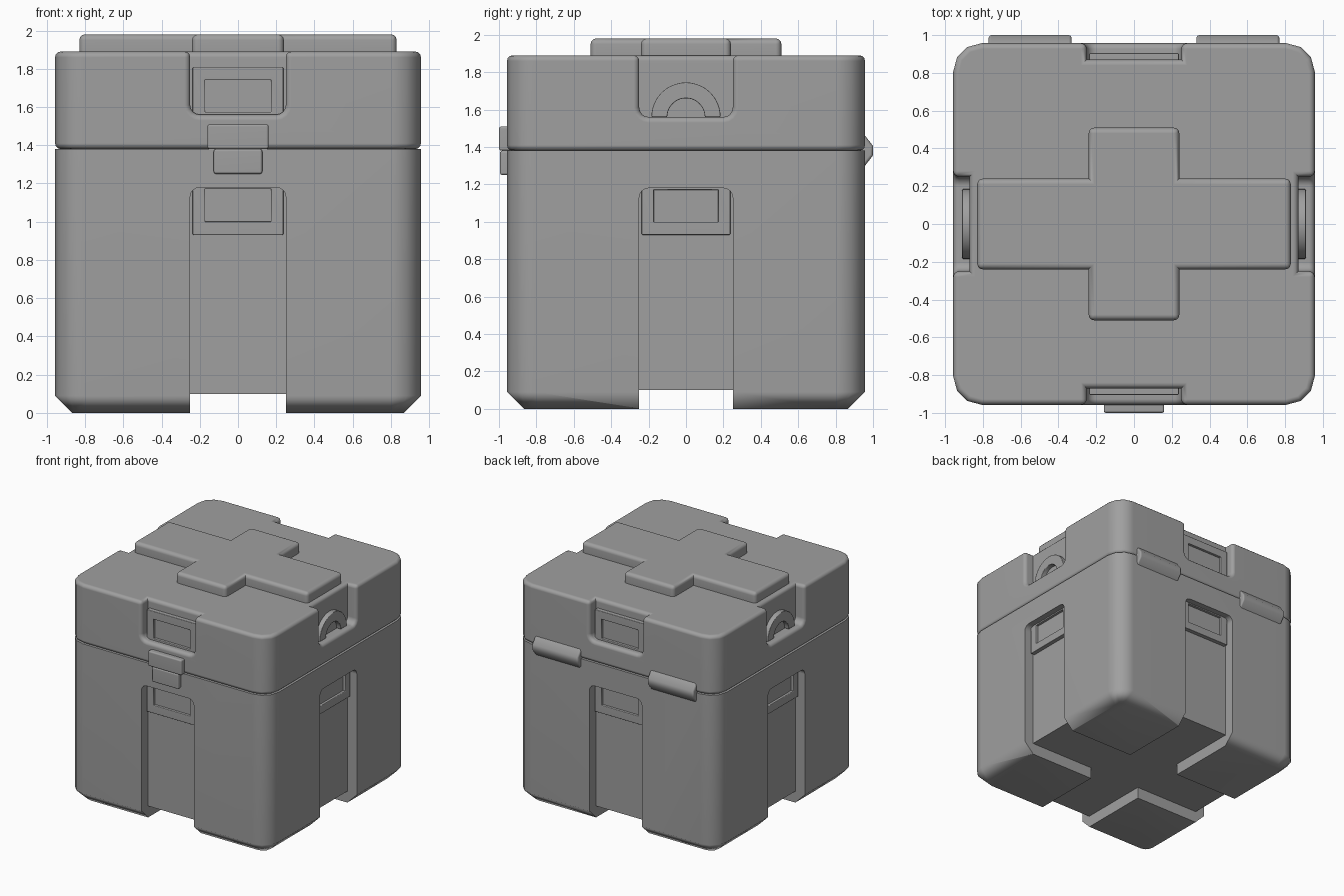
import bpy, bmesh, math
from mathutils import Matrix

cube = bpy.data.objects.get("Cube")
if cube:
    bpy.data.objects.remove(cube, do_unlink=True)

grey = bpy.data.materials.new("plain_grey")
grey.use_nodes = True
colour = (0.35, 0.35, 0.35, 1)
grey.diffuse_color = colour
grey.node_tree.nodes["Principled BSDF"].inputs["Base Color"].default_value = colour

FLAT = Matrix.Rotation(math.pi / 2, 4, 'X')      # profile lies in plan
SIDES = {"front": 0, "left": 1, "back": 2, "right": 3}


def turn(quarters):
    return Matrix.Rotation(quarters * math.pi / 2, 4, 'Z')


def rect(u0, v0, u1, v1, r=0, seg=4):
    """Rectangle outline, optionally with rounded corners."""
    if not r:
        return [(u0, v0), (u1, v0), (u1, v1), (u0, v1)]
    pts = []
    centres = [(u1 - r, v1 - r), (u0 + r, v1 - r), (u0 + r, v0 + r), (u1 - r, v0 + r)]
    for k, (cu, cv) in enumerate(centres):
        for i in range(seg + 1):
            a = (k + i / seg) * math.pi / 2
            pts.append((cu + r * math.cos(a), cv + r * math.sin(a)))
    return pts


def prism(name, pts, d0, d1, matrix=Matrix()):
    """Extrude an x-z outline along y, then place it with a matrix."""
    bm = bmesh.new()
    face = bm.faces.new([bm.verts.new((u, d0, v)) for u, v in pts])
    new = bmesh.ops.extrude_face_region(bm, geom=[face])["geom"]
    moved = [g for g in new if isinstance(g, bmesh.types.BMVert)]
    bmesh.ops.translate(bm, verts=moved, vec=(0, d1 - d0, 0))
    bm.transform(matrix)
    bmesh.ops.recalc_face_normals(bm, faces=bm.faces)
    mesh = bpy.data.meshes.new(name)
    bm.to_mesh(mesh)
    bm.free()
    obj = bpy.data.objects.new(name, mesh)
    bpy.context.collection.objects.link(obj)
    return obj


def cut(obj, cutter):
    """Subtract the cutter and discard it."""
    mod = obj.modifiers.new("cut", 'BOOLEAN')
    mod.operation, mod.solver, mod.object = 'DIFFERENCE', 'EXACT', cutter
    bpy.context.view_layer.update()
    graph = bpy.context.evaluated_depsgraph_get()
    obj.data = bpy.data.meshes.new_from_object(obj.evaluated_get(graph))
    obj.modifiers.clear()
    bpy.data.objects.remove(cutter, do_unlink=True)


def finish(obj, width, seg=3):
    """Round the outward edges, shade and colour the part."""
    bm = bmesh.new()
    bm.from_mesh(obj.data)
    bmesh.ops.remove_doubles(bm, verts=bm.verts, dist=1e-4)
    bmesh.ops.dissolve_limit(bm, angle_limit=math.radians(1),
                             verts=bm.verts, edges=bm.edges)
    edges = [e for e in bm.edges if e.is_manifold and e.is_convex
             and e.calc_face_angle() > math.radians(50)]
    bmesh.ops.bevel(bm, geom=edges, offset=width, segments=seg, profile=0.5,
                    affect='EDGES', clamp_overlap=True)
    bm.to_mesh(obj.data)
    bm.free()
    obj.data.materials.clear()
    obj.data.materials.append(grey)
    bpy.ops.object.select_all(action='DESELECT')
    obj.select_set(True)
    bpy.context.view_layer.objects.active = obj
    bpy.ops.object.shade_smooth_by_angle(angle=math.radians(48))
    obj.modifiers.new("even_shading", 'WEIGHTED_NORMAL').keep_sharp = True


HALF, WALL = 0.957, 0.87
plan = rect(-HALF, -HALF, HALF, HALF, 0.15, 3)

# Lower box: chamfered foot edge, four side slots and a cross channel below
body = prism("body", plan, 0, 1.38, FLAT)
bm = bmesh.new()
bm.from_mesh(body.data)
foot = [e for e in bm.edges if all(v.co.z < 0.01 for v in e.verts)]
bmesh.ops.bevel(bm, geom=foot, offset=0.09, segments=1, affect='EDGES')
bm.to_mesh(body.data)
bm.free()
for q in range(2):
    cut(body, prism("channel", rect(-0.25, -0.2, 0.25, 0.1), -1.2, 1.2, turn(q)))
for q in range(4):
    cut(body, prism("slot", rect(-0.25, -0.2, 0.25, 1.18, 0.05), -1.2, -WALL, turn(q)))
finish(body, 0.035)

# Lid with a notch in each side
lid = prism("lid", plan, 1.38, 1.89, FLAT)
for q in range(4):
    cut(lid, prism("notch", rect(-0.25, 1.56, 0.25, 2.2, 0.05), -1.2, -WALL, turn(q)))
finish(lid, 0.03)

# Raised cross on the lid
a, b, c = 0.83, 0.24, 0.51
cross = [(a, -b), (a, b), (b, b), (b, c), (-b, c), (-b, b),
         (-a, b), (-a, -b), (-b, -b), (-b, -c), (b, -c), (b, -b)]
finish(prism("lid_cross", cross, 1.85, 1.98, FLAT), 0.03)


# Recessed plates inside the slots and notches
def plate(name, outer, inner, q):
    obj = prism(name, outer, -0.905, -WALL + 0.02, turn(q))
    cut(obj, prism("window", inner, -1, -0.882, turn(q)))
    finish(obj, 0.006, 2)


for side, q in SIDES.items():
    plate(side + "_body_plate", rect(-0.237, 0.93, 0.237, 1.185),
          rect(-0.172, 1.0, 0.172, 1.17), q)
    if q % 2 == 0:
        plate(side + "_lid_plate", rect(-0.237, 1.555, 0.237, 1.81),
              rect(-0.172, 1.575, 0.172, 1.74), q)
    else:
        # Half-ring handle
        angles = [math.pi * i / 20 for i in range(21)]
        ring = [(0.185 * math.cos(t), 1.56 + 0.185 * math.sin(t)) for t in angles]
        ring += [(0.1 * math.cos(t), 1.56 + 0.1 * math.sin(t)) for t in reversed(angles)]
        finish(prism(side + "_handle", ring, -0.91, -WALL + 0.02, turn(q)), 0.006, 2)

# Front clasp
finish(prism("clasp_upper", rect(-0.16, 1.38, 0.16, 1.51), -1, -0.9), 0.012, 2)
finish(prism("clasp_lower", rect(-0.127, 1.25, 0.127, 1.38), -0.995, -0.9), 0.012, 2)

# Back hinges
hinge = [(0.9, 1.29), (0.95, 1.29), (1, 1.355), (1, 1.405), (0.95, 1.47), (0.9, 1.47)]
for name, sign in (("left_hinge", 1), ("right_hinge", -1)):
    finish(prism(name, hinge, -0.77 * sign, -0.33 * sign, turn(1)), 0.015, 2)
